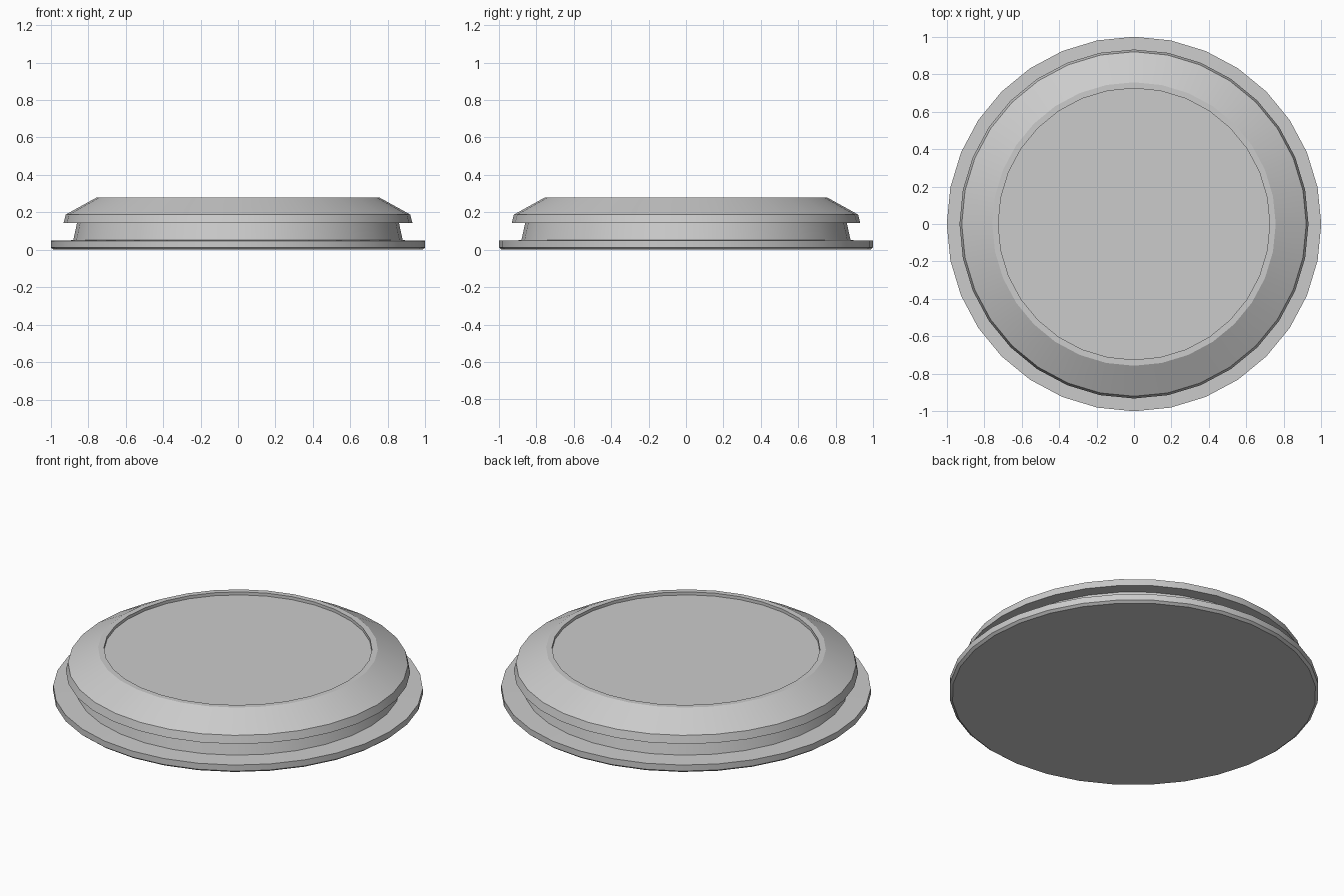
import bpy, bmesh
from math import cos, sin, pi, radians

if "Cube" in bpy.data.objects:
    bpy.data.objects.remove(bpy.data.objects["Cube"])

SIDES = 32


def lathe(name, profile):
    """Revolve (radius, z) points around z, capping both ends."""
    bm = bmesh.new()
    rings = []
    for r, z in profile:
        rings.append([bm.verts.new((r * cos(2 * pi * i / SIDES),
                                    r * sin(2 * pi * i / SIDES), z))
                      for i in range(SIDES)])
    for a, b in zip(rings, rings[1:]):
        for i in range(SIDES):
            j = (i + 1) % SIDES
            bm.faces.new((a[i], a[j], b[j], b[i]))
    bm.faces.new(rings[0][::-1])
    bm.faces.new(rings[-1])
    mesh = bpy.data.meshes.new(name)
    bm.to_mesh(mesh)
    bm.free()
    obj = bpy.data.objects.new(name, mesh)
    bpy.context.collection.objects.link(obj)
    bpy.ops.object.select_all(action='DESELECT')
    obj.select_set(True)
    bpy.context.view_layer.objects.active = obj
    bpy.ops.object.shade_smooth_by_angle(angle=radians(25))
    return obj


# Round body: bottom flange, tapered neck, overhanging rim, recessed top
lathe("round_base", [
    (0.985, 0.0), (1.0, 0.012), (1.0, 0.048),   # flange edge
    (0.88, 0.051), (0.86, 0.142),               # neck
    (0.932, 0.142), (0.92, 0.188),              # overhanging rim
    (0.757, 0.278), (0.725, 0.278),             # sloped shoulder and lip
    (0.725, 0.26),                              # recessed top disc
])
